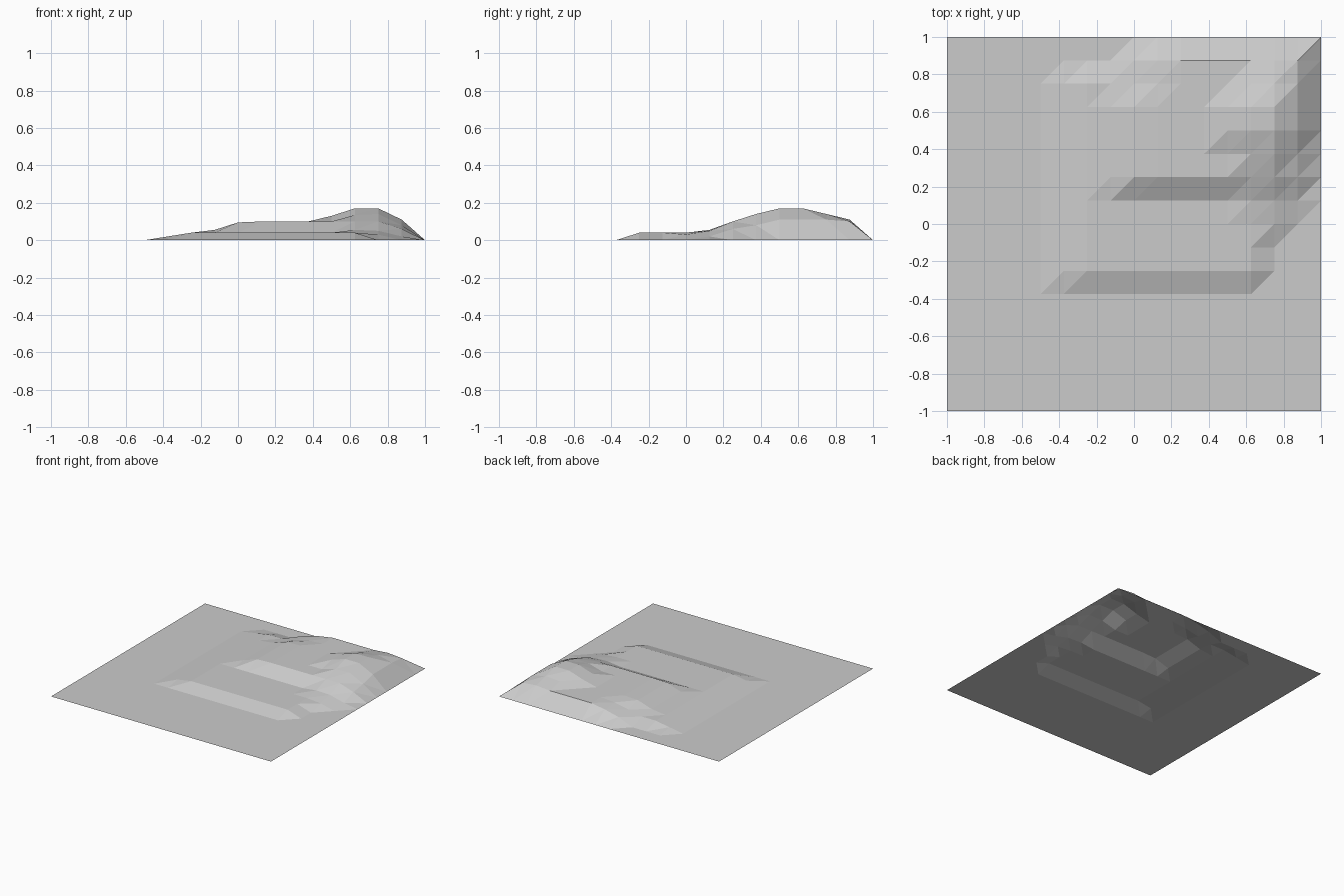
import bpy
import bmesh

CELLS = 16
STEP = 2 / CELLS

# Ridge profiles: distance along y -> (x, height) points, flat ground elsewhere
low = [(-.5, 0), (-.25, .04)]
step_up = low + [(-.125, .055), (0, .095), (.125, .1)]
crest = step_up + [(.375, .1), (.5, .13), (.625, .17), (.75, .17), (.875, .11), (1, 0)]
front_shelf = low + [(.625, .04), (.75, 0)]

profiles = {
    -.25: front_shelf,
    -.125: front_shelf,
    0: low + [(.625, .04), (.75, .03), (.875, 0)],
    .125: low + [(.5, .04), (.625, .055), (.75, .05), (.875, .02), (1, 0)],
    .25: step_up + [(.75, .1), (.875, .06), (1, 0)],
    .375: step_up + [(.5, .1), (.625, .135), (.75, .14), (.875, .08), (1, 0)],
    .5: crest,
    .625: crest,
    .75: low + [(-.125, .04), (0, .065), (.125, .09), (.25, .1), (.5, .1),
                (.625, .13), (.75, .14), (.875, .11), (1, 0)],
    .875: [(-.125, 0), (0, .05), (.125, .08), (.25, .1), (.625, .1),
           (.75, .11), (.875, .1), (1, 0)],
}


def height(x, y):
    """Interpolate along the profile that crosses the ground at y."""
    points = profiles.get(y, [])
    for (xa, za), (xb, zb) in zip(points, points[1:]):
        if xa <= x <= xb:
            return za + (zb - za) * (x - xa) / (xb - xa)
    return 0


def make_material(name, colour):
    material = bpy.data.materials.new(name)
    material.use_nodes = True
    material.diffuse_color = colour
    shader = next(n for n in material.node_tree.nodes if n.type == 'BSDF_PRINCIPLED')
    shader.inputs['Base Color'].default_value = colour
    shader.inputs['Roughness'].default_value = .9
    return material


def build_terrain():
    """Open sheet of triangulated square cells, raised by the profiles."""
    bm = bmesh.new()
    coords = [i * STEP - 1 for i in range(CELLS + 1)]
    grid = [[bm.verts.new((x, y, height(x, y))) for x in coords] for y in coords]
    for near, far in zip(grid, grid[1:]):
        for i in range(CELLS):
            bm.faces.new((near[i], near[i + 1], far[i + 1]))
            bm.faces.new((near[i], far[i + 1], far[i]))
    mesh = bpy.data.meshes.new("hill_terrain")
    bm.to_mesh(mesh)
    bm.free()
    return mesh


default_cube = bpy.data.objects.get("Cube")
if default_cube:
    bpy.data.objects.remove(default_cube, do_unlink=True)

# Faceted hillside sheet
terrain = bpy.data.objects.new("hill_terrain", build_terrain())
terrain.data.materials.append(make_material("stone grey", (.6, .6, .6, 1)))
bpy.context.collection.objects.link(terrain)
